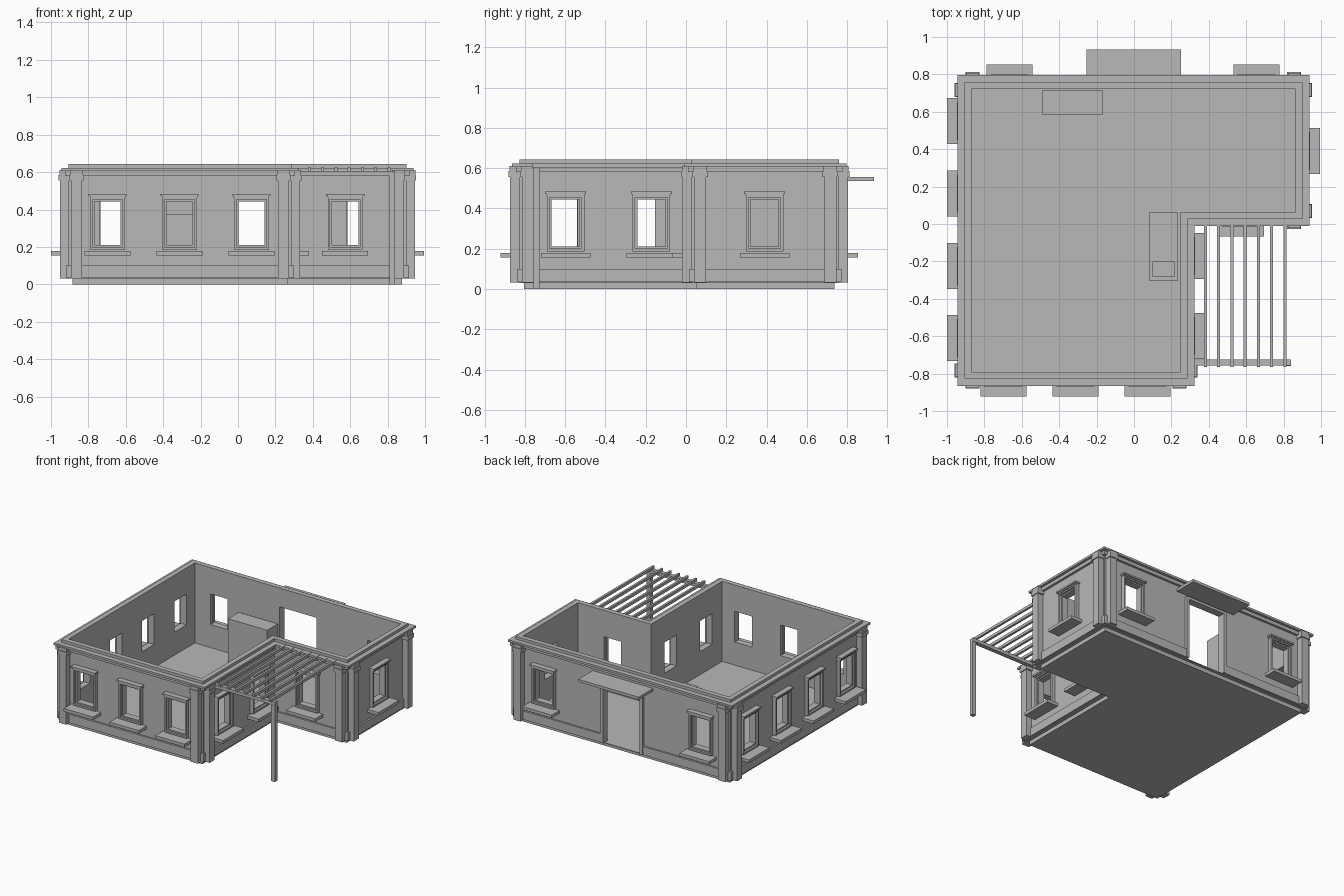
import bpy, bmesh
from mathutils import Vector

cube = bpy.data.objects.get("Cube")
if cube:
    bpy.data.objects.remove(cube, do_unlink=True)

# Single plaster colour
GREY = (0.48, 0.48, 0.48, 1)
plaster = bpy.data.materials.new("plaster_grey")
plaster.use_nodes = True
plaster.diffuse_color = GREY
plaster.node_tree.nodes["Principled BSDF"].inputs["Base Color"].default_value = GREY

# Inner wall faces of the L-shaped plan
LEFT, RIGHT, FRONT, BACK = -0.869, 0.863, -0.79, 0.722
NOOK_X, NOOK_Y = 0.249, 0.064
WALL = 0.037


def finish(name, bm):
    bmesh.ops.recalc_face_normals(bm, faces=bm.faces)
    mesh = bpy.data.meshes.new(name)
    bm.to_mesh(mesh)
    bm.free()
    mesh.materials.append(plaster)
    obj = bpy.data.objects.new(name, mesh)
    bpy.context.collection.objects.link(obj)
    return obj


def add_box(bm, a, b):
    lo = Vector([min(p, q) for p, q in zip(a, b)])
    hi = Vector([max(p, q) for p, q in zip(a, b)])
    verts = bmesh.ops.create_cube(bm, size=1)["verts"]
    for v in verts:
        v.co = Vector([l + (c + 0.5) * (h - l) for l, h, c in zip(lo, hi, v.co)])


def boxes(name, pairs):
    bm = bmesh.new()
    for a, b in pairs:
        add_box(bm, a, b)
    return finish(name, bm)


def outline(d):
    return [(LEFT - d, FRONT - d), (NOOK_X + d, FRONT - d), (NOOK_X + d, NOOK_Y - d),
            (RIGHT + d, NOOK_Y - d), (RIGHT + d, BACK + d), (LEFT - d, BACK + d)]


def slab(name, d, z0, z1):
    bm = bmesh.new()
    face = bm.faces.new([bm.verts.new((x, y, z0)) for x, y in outline(d)])
    top = bmesh.ops.extrude_face_region(bm, geom=[face])["geom"]
    bmesh.ops.translate(bm, vec=(0, 0, z1 - z0),
                        verts=[v for v in top if isinstance(v, bmesh.types.BMVert)])
    return finish(name, bm)


def ring(name, d0, d1, z0, z1):
    # Closed band following the plan between two offsets
    bm = bmesh.new()
    loops = [[bm.verts.new((x, y, z)) for x, y in outline(d)]
             for d, z in ((d0, z0), (d1, z0), (d1, z1), (d0, z1))]
    for k in range(4):
        a, b = loops[k], loops[(k + 1) % 4]
        for i in range(6):
            j = (i + 1) % 6
            bm.faces.new((a[i], a[j], b[j], b[i]))
    return finish(name, bm)


# Each wall: a point on its inner face, and its outward direction
WALLS = {
    "front": ((0, FRONT), (0, -1)), "back": ((0, BACK), (0, 1)),
    "right_side": ((LEFT, 0), (-1, 0)), "left_side": ((RIGHT, 0), (1, 0)),
    "nook_side": ((NOOK_X, 0), (1, 0)), "nook_front": ((0, NOOK_Y), (0, -1)),
}


def on_wall(wall, u, d, z):
    (ox, oy), (nx, ny) = WALLS[wall]
    return (ox + nx * d + abs(ny) * u, oy + ny * d + abs(nx) * u, z)


def wall_box(wall, u0, u1, d0, d1, z0, z1):
    return on_wall(wall, u0, d0, z0), on_wall(wall, u1, d1, z1)


def surround(wall, c, half, width, d, z0, z1):
    # Four bars around an opening
    w = half + width
    return [wall_box(wall, c - w, c - half, WALL - 0.01, d, z0 - width, z1 + width),
            wall_box(wall, c + half, c + w, WALL - 0.01, d, z0 - width, z1 + width),
            wall_box(wall, c - half, c + half, WALL - 0.01, d, z1, z1 + width),
            wall_box(wall, c - half, c + half, WALL - 0.01, d, z0 - width, z0)]


WINDOWS = {
    "front": (-0.697, -0.312, 0.072), "back": (-0.666, 0.655),
    "right_side": (0.55, 0.163, -0.225, -0.61), "left_side": (0.39,),
    "nook_side": (-0.172, -0.598), "nook_front": (0.573,),
}
SILL, HEAD, HALF = 0.21, 0.443, 0.072
DOOR, DOOR_TOP = 0.155, 0.5

# Floor, walls, plinth and cornice
slab("floor", 0.015, 0, 0.035)
walls = ring("walls", 0, WALL, 0.03, 0.643)
plinth = ring("plinth", WALL - 0.005, 0.05, 0.035, 0.1)
ring("cornice_lower", WALL - 0.005, 0.055, 0.58, 0.606)
ring("cornice_upper", WALL - 0.005, 0.075, 0.606, 0.622)

# Cut the door and window openings
holes = [wall_box(w, c - HALF, c + HALF, -0.05, 0.1, SILL, HEAD)
         for w, centres in WINDOWS.items() for c in centres]
holes.append(wall_box("back", -DOOR, DOOR, -0.05, 0.1, 0.035, DOOR_TOP))
holes.append(wall_box("back", -DOOR, DOOR, 0.016, 0.1, 0.02, 0.06))
cutters = [boxes("opening_cutter", holes[:-1]), boxes("plinth_cutter", holes[-1:])]
for obj, cutter in zip((walls, plinth), cutters):
    cutter.hide_render = True
    mod = obj.modifiers.new("openings", 'BOOLEAN')
    mod.solver = 'EXACT'
    mod.object = cutter
    if obj is plinth:
        for v in cutter.data.vertices:
            v.co.z = 0.0 if v.co.z < 0.04 else 0.2
    bpy.context.view_layer.objects.active = obj
    bpy.ops.object.modifier_apply(modifier=mod.name)
for cutter in cutters:
    bpy.data.objects.remove(cutter, do_unlink=True)

# Window trim: stepped surround, sill and head moulding
for w, centres in WINDOWS.items():
    for i, c in enumerate(centres):
        name = f"{w}_window_{i + 1}"
        boxes(name + "_inner_frame", surround(w, c, HALF - 0.002, 0.01, 0.05, SILL, HEAD))
        boxes(name + "_outer_frame", surround(w, c, HALF + 0.008, 0.013, 0.065, SILL - 0.01, HEAD + 0.01))
        boxes(name + "_sill", [wall_box(w, c - 0.123, c + 0.123, WALL - 0.01, 0.131, 0.155, 0.178)])
        boxes(name + "_head", [
            wall_box(w, c - 0.095, c + 0.095, WALL - 0.01, 0.071, 0.463, 0.472),
            wall_box(w, c - 0.102, c + 0.102, WALL - 0.01, 0.078, 0.472, 0.484)])

# Door trim and canopy
boxes("door_frame", [
    wall_box("back", s * DOOR, s * (DOOR + 0.022), WALL - 0.01, 0.056, 0.035, DOOR_TOP + 0.02)
    for s in (-1, 1)] + [wall_box("back", -DOOR, DOOR, WALL - 0.01, 0.056, DOOR_TOP, DOOR_TOP + 0.02)])
boxes("door_canopy", [wall_box("back", -0.255, 0.252, WALL - 0.01, 0.211, 0.535, 0.556)])

# Paired pilasters with capitals on every outer corner
CORNERS = [("front", "right_side", LEFT, FRONT, -1, -1), ("front", "nook_side", NOOK_X, FRONT, 1, -1),
           ("nook_front", "left_side", RIGHT, NOOK_Y, 1, -1), ("back", "left_side", RIGHT, BACK, 1, 1),
           ("back", "right_side", LEFT, BACK, -1, 1)]
for i, (wall_a, wall_b, cx, cy, sx, sy) in enumerate(CORNERS):
    shafts, capitals = [], []
    for w, u, s in ((wall_a, cx, sx), (wall_b, cy, sy)):
        shafts.append(wall_box(w, u + s * 0.025, u - s * 0.035, WALL - 0.01, 0.083, 0.032, 0.56))
        capitals.append(wall_box(w, u + s * 0.031, u - s * 0.044, WALL - 0.01, 0.09, 0.555, 0.585))
        capitals.append(wall_box(w, u + s * 0.028, u - s * 0.04, WALL - 0.01, 0.085, 0.585, 0.61))
    boxes(f"corner_pilasters_{i + 1}", shafts)
    boxes(f"corner_capitals_{i + 1}", capitals)

# Pergola over the nook
boxes("pergola_slats", [((0.373 + 0.071 * i, -0.765, 0.603), (0.389 + 0.071 * i, 0.03, 0.624))
                        for i in range(7)])
boxes("pergola_beam", [((0.28, -0.756, 0.58), (0.84, -0.724, 0.605))])
boxes("pergola_post", [((0.81, -0.758, 0), (0.84, -0.728, 0.582))])

# Furniture
boxes("cabinet", [((-0.493, 0.585, 0.035), (-0.165, 0.713, 0.372))])
boxes("bed", [((0.083, -0.305, 0.035), (0.233, 0.064, 0.06))])
boxes("pillow", [((0.1, -0.283, 0.06), (0.216, -0.2, 0.08))])
